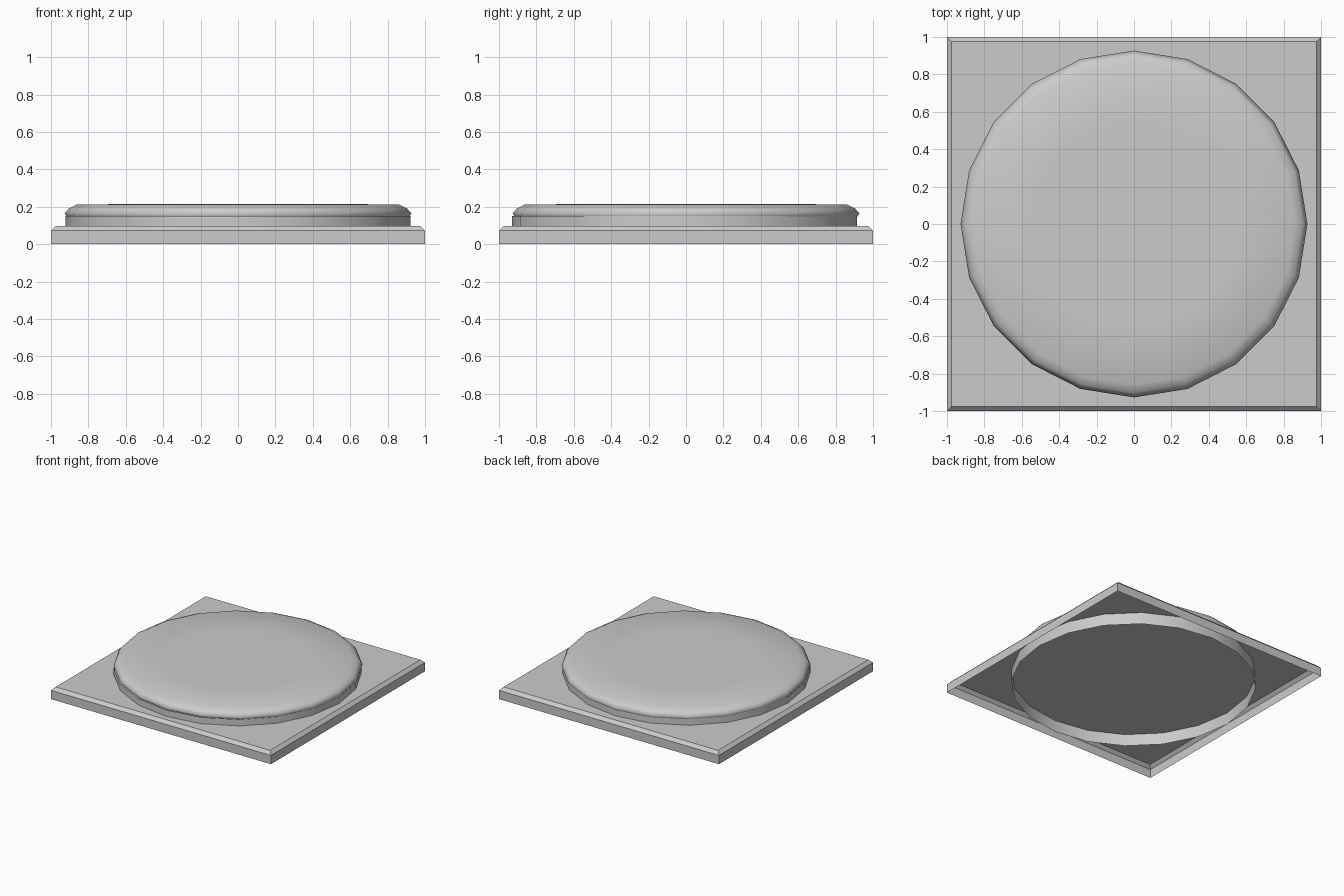
import bpy, bmesh, math

if "Cube" in bpy.data.objects:
    bpy.data.objects.remove(bpy.data.objects["Cube"])


def lathe_shell(name, profile, sides, turn=0.0, cap=True, smooth=False, y=0.0):
    """Stack of regular rings (radius, z), open underneath, optionally closed on top."""
    bm = bmesh.new()
    rings = []
    for r, z in profile:
        angles = [turn + 2 * math.pi * i / sides for i in range(sides)]
        rings.append([bm.verts.new((r * math.cos(a), r * math.sin(a) + y, z)) for a in angles])
    for low, high in zip(rings, rings[1:]):
        for i in range(sides):
            j = (i + 1) % sides
            bm.faces.new((low[i], low[j], high[j], high[i]))
    if cap:
        bm.faces.new(rings[-1])
    for f in bm.faces:
        f.smooth = smooth
    mesh = bpy.data.meshes.new(name)
    bm.to_mesh(mesh)
    bm.free()
    obj = bpy.data.objects.new(name, mesh)
    bpy.context.collection.objects.link(obj)
    return obj


# Square tray-like plate with chamfered top edge, hollow below
k = math.sqrt(2)
lathe_shell("base_plate", [(k, 0), (k, 0.072), (0.975 * k, 0.097)], 4, math.pi / 4)

# Upright round collar running from the ground through the plate
lathe_shell("collar", [(0.922, 0), (0.922, 0.15)], 20, cap=False, smooth=True, y=-0.007)

# Rounded cushion-like cap
lathe_shell("round_cap", [(0.915, 0.145), (0.927, 0.165), (0.903, 0.192), (0.86, 0.212), (0.55, 0.215)],
            20, smooth=True)
